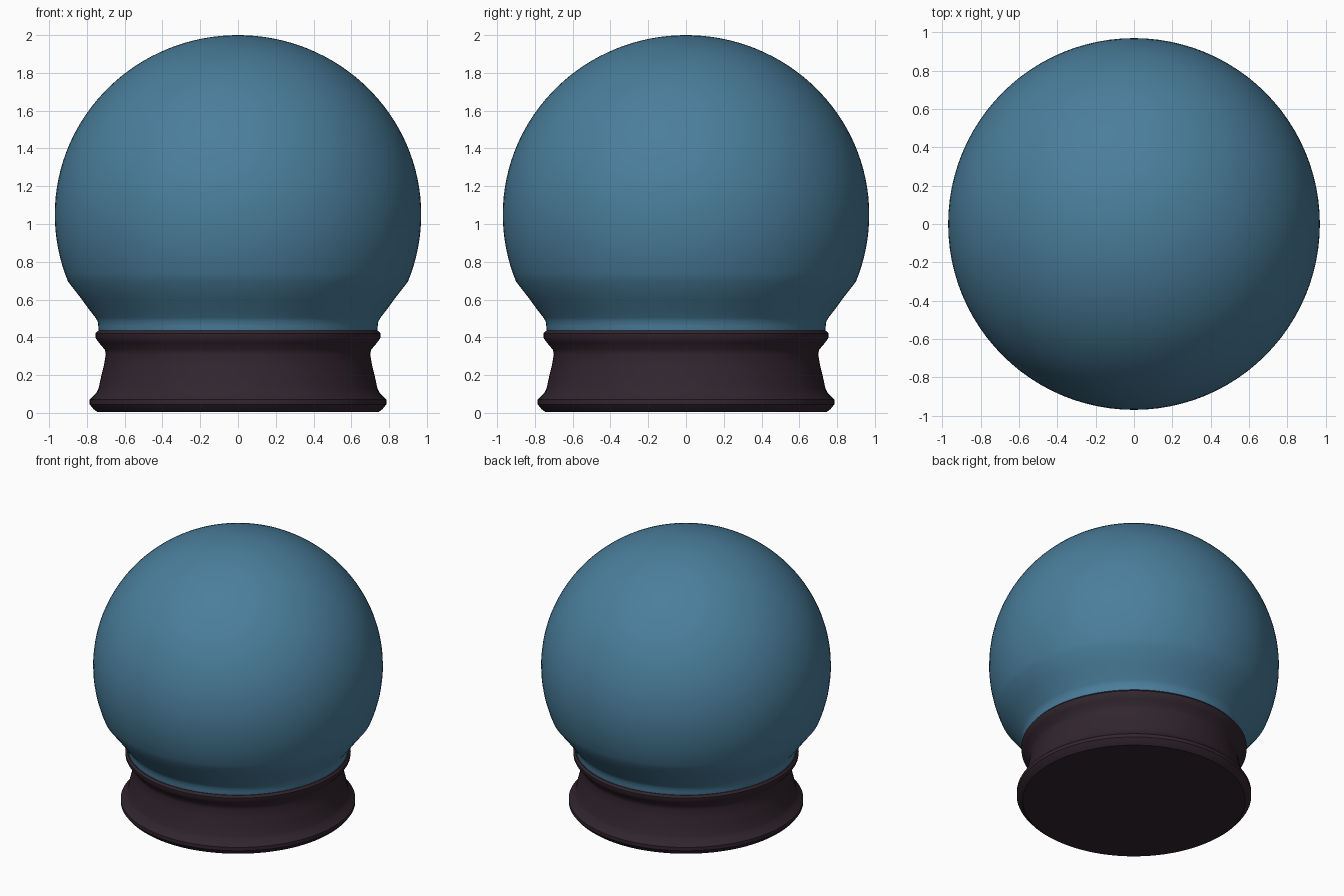
import bpy, bmesh, math
from mathutils import Vector

cube = bpy.data.objects.get("Cube")
if cube:
    bpy.data.objects.remove(cube)


def material(name, color):
    mat = bpy.data.materials.new(name)
    mat.use_nodes = True
    mat.diffuse_color = (*color, 1)
    bsdf = next(n for n in mat.node_tree.nodes if n.type == "BSDF_PRINCIPLED")
    bsdf.inputs["Base Color"].default_value = (*color, 1)
    return mat


def lathe(name, profile, mat, steps=96, angle=35):
    """Turn a (radius, height) profile around the z axis."""
    bm = bmesh.new()
    verts = [bm.verts.new((r, 0, z)) for r, z in profile]
    edges = [bm.edges.new(pair) for pair in zip(verts, verts[1:])]
    bmesh.ops.spin(bm, geom=verts + edges, cent=(0, 0, 0), axis=(0, 0, 1),
                   angle=math.tau, steps=steps)
    bmesh.ops.remove_doubles(bm, verts=bm.verts, dist=0.0005)
    bmesh.ops.recalc_face_normals(bm, faces=bm.faces)
    mesh = bpy.data.meshes.new(name)
    bm.to_mesh(mesh)
    bm.free()
    mesh.materials.append(mat)
    obj = bpy.data.objects.new(name, mesh)
    bpy.context.collection.objects.link(obj)
    bpy.ops.object.select_all(action="DESELECT")
    obj.select_set(True)
    bpy.context.view_layer.objects.active = obj
    bpy.ops.object.shade_smooth_by_angle(angle=math.radians(angle))
    return obj


blue = material("globe blue", (0.069, 0.209, 0.332))
plum = material("dark plum", (0.032, 0.019, 0.028))

# Globe: round dome tapering to a short neck inside the base
center, radius, rise = 1.05, 0.97, 0.95
arc = [math.radians(90 - 112 * i / 40) for i in range(41)]
dome = [(radius * math.cos(a), center + rise * math.sin(a)) for a in arc]
dome[0] = (0, 2)
neck = [(0.83, 0.605), (0.79, 0.55), (0.755, 0.505), (0.743, 0.485),
        (0.74, 0.46), (0.735, 0.42), (0, 0.42)]
lathe("globe", dome + neck, blue)

# Base: waisted pedestal with a rolled foot and a top lip
foot = [(0, 0.005), (0.745, 0.005), (0.765, 0.02), (0.785, 0.045),
        (0.785, 0.07), (0.75, 0.105), (0.738, 0.13)]
waist = [(0.725, 0.19), (0.71, 0.25), (0.70, 0.31), (0.705, 0.335)]
lip = [(0.735, 0.37), (0.753, 0.395), (0.755, 0.42), (0.742, 0.435),
       (0.70, 0.435), (0, 0.435)]
lathe("base", foot + waist + lip, plum)
